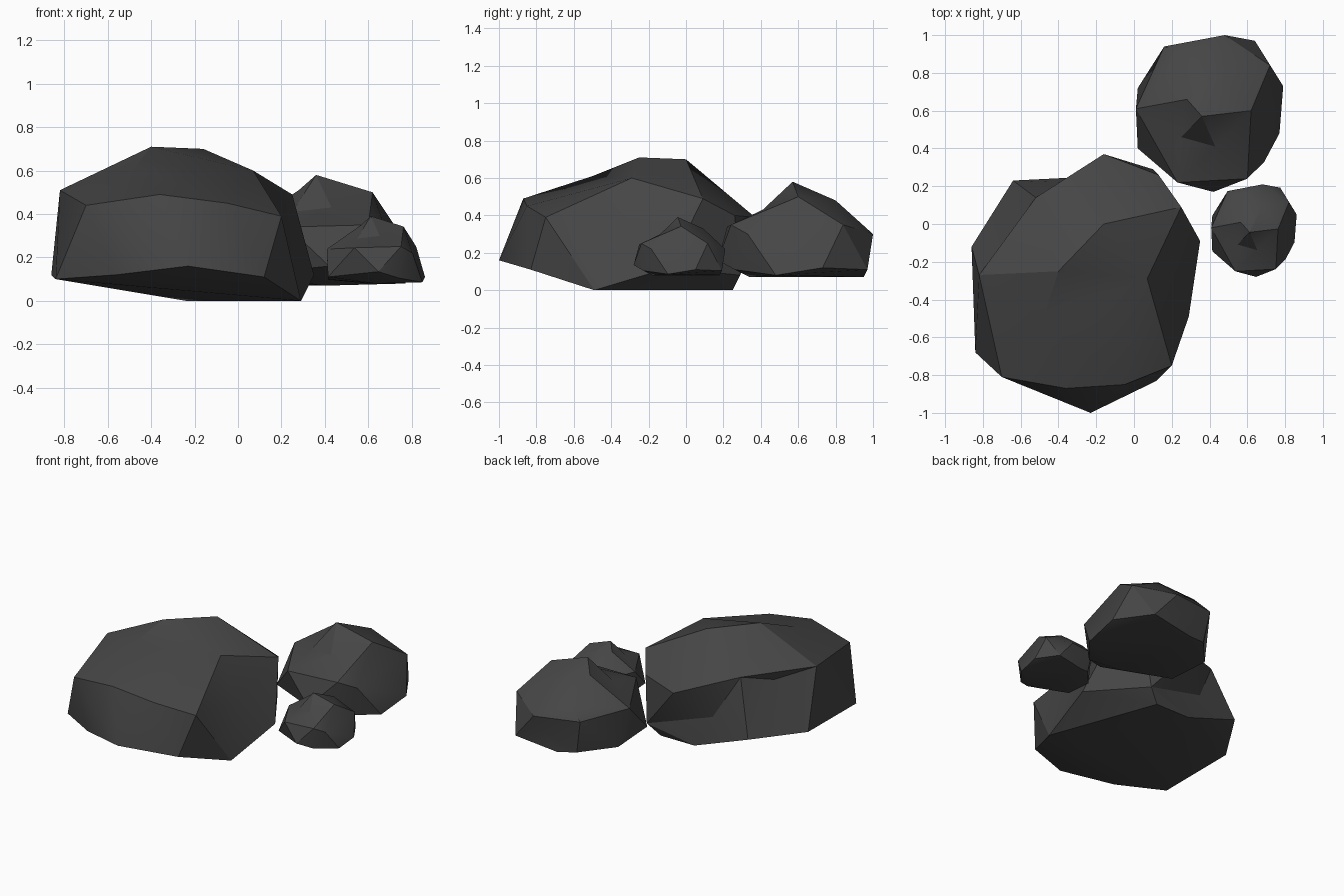
import bpy
import bmesh
import math
from mathutils import Vector

default_cube = bpy.data.objects.get("Cube")
if default_cube:
    bpy.data.objects.remove(default_cube, do_unlink=True)

# One dark stone colour
stone = bpy.data.materials.new("dark_stone")
stone.use_nodes = True
stone_colour = (0.06, 0.06, 0.06, 1)
stone.diffuse_color = stone_colour
shader = stone.node_tree.nodes["Principled BSDF"]
shader.inputs["Base Color"].default_value = stone_colour
shader.inputs["Roughness"].default_value = 0.9


def rounded(offset, radii):
    """Swell a corner towards a sphere, so that hollows also join the hull."""
    scaled = Vector(o / r for o, r in zip(offset, radii))
    return scaled.normalized() * scaled.length ** 0.3


def make_boulder(name, corners, centre, radii, size=(1, 1, 1), place=None):
    """Join the corners as on a rounded hull, then set their chiselled places.

    Corners, centre, radii and place are in hundredths of a unit.
    """
    centre = Vector(centre)
    place = Vector(place) if place else centre
    bm = bmesh.new()
    chiselled = []
    for corner in corners:
        offset = Vector(corner) - centre
        vert = bm.verts.new(rounded(offset, radii))
        moved = place + Vector(o * s for o, s in zip(offset, size))
        chiselled.append((vert, moved / 100))
    bmesh.ops.convex_hull(bm, input=bm.verts[:])
    for vert, position in chiselled:
        vert.co = position
    loose = [v for v in bm.verts if not v.link_faces]
    bmesh.ops.delete(bm, geom=loose, context="VERTS")
    bmesh.ops.recalc_face_normals(bm, faces=bm.faces[:])
    mesh = bpy.data.meshes.new(name)
    bm.to_mesh(mesh)
    bm.free()
    mesh.materials.append(stone)
    boulder = bpy.data.objects.new(name, mesh)
    bpy.context.collection.objects.link(boulder)
    bpy.ops.object.select_all(action="DESELECT")
    boulder.select_set(True)
    bpy.context.view_layer.objects.active = boulder
    bpy.ops.object.shade_smooth_by_angle(angle=math.radians(30))


# Large boulder: crown, shoulder, hollows, widest ring and underside
large_crown = [(-40, -25, 71), (-16, 0, 70), (7, -29, 60)]
large_shoulder = [
    (-82, -27, 51), (-70, -81, 44), (-36, -87, 49), (-5, -85, 45),
    (20, -75, 39), (25, 9, 49), (13, 26, 40), (-16, 37, 39), (-52, 14, 51),
]
large_hollows = [(21, -32, 34), (-36, 22, 22), (-48, -50, 61), (-64, -6, 45)]
large_base = [
    (-86, -12, 12), (-84, -68, 10), (-56, -86, 12), (-23, -100, 16),
    (12, -83, 11), (35, -9, 12), (-64, 23, 14),
    (29, -49, 0), (10, 29, 8), (-24, 25, 0), (2, 25, 0),
]
make_boulder("large_boulder",
             large_crown + large_shoulder + large_hollows + large_base,
             centre=(-25, -30, 30), radii=(60, 66, 38))

# Medium boulder behind, and the same stone smaller at the side
crown = [(36, 57, 58), (62, 60, 50), (47, 80, 48), (28, 66, 51)]
shoulder = [
    (72, 84, 35), (48, 100, 30), (16, 94, 32), (1, 61, 33),
    (23, 22, 34), (60, 24, 35), (69, 33, 30),
]
hollows = [(25, 46, 41), (43, 41, 43), (26, 90, 39), (42, 97, 20)]
base = [
    (79, 73, 12), (77, 48, 8), (59, 26, 11), (42, 17, 16), (2, 40, 12),
    (2, 72, 10), (20, 92, 9), (33, 95, 7), (64, 97, 11), (40, 34, 7),
]
stone_corners = crown + shoulder + hollows + base
stone_shape = dict(centre=(40, 58, 30), radii=(39, 42, 26))
make_boulder("medium_boulder", stone_corners, **stone_shape)
make_boulder("small_boulder", stone_corners, **stone_shape,
             size=(0.58, 0.59, 0.61), place=(63.5, -3.8, 22))
